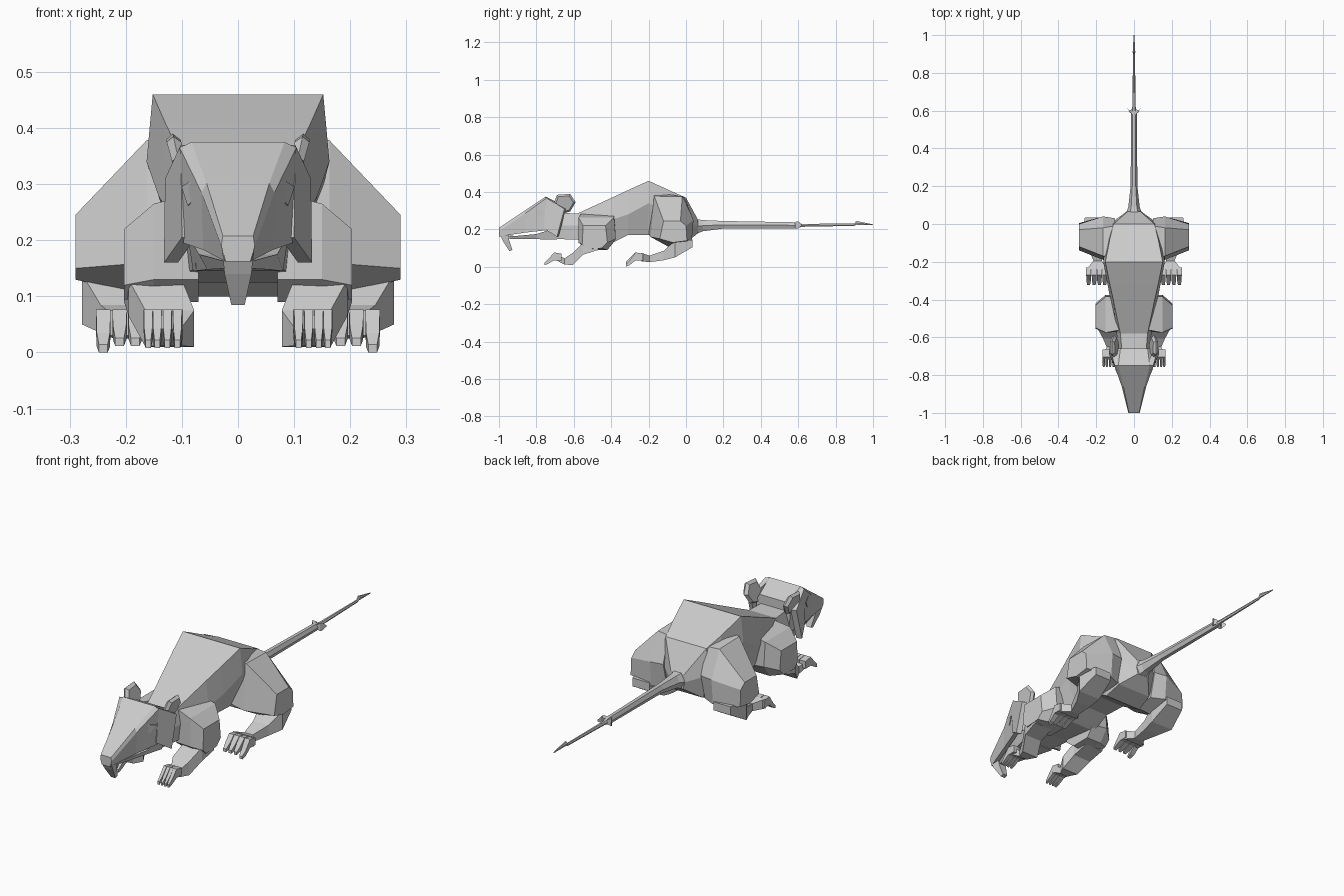
import bpy, bmesh


def loft(name, rings, mirror=False):
    """Skin equal-length rings of 3D points, cap both ends."""
    bm = bmesh.new()
    vs = [[bm.verts.new(p) for p in r] for r in rings]
    n = len(rings[0])
    for a, b in zip(vs, vs[1:]):
        for i in range(n):
            j = (i + 1) % n
            bm.faces.new((a[i], a[j], b[j], b[i]))
    bm.faces.new(vs[0])
    bm.faces.new(vs[-1])
    bmesh.ops.recalc_face_normals(bm, faces=bm.faces)
    me = bpy.data.meshes.new(name)
    bm.to_mesh(me)
    bm.free()
    ob = bpy.data.objects.new(name, me)
    bpy.context.collection.objects.link(ob)
    if mirror:
        m = ob.modifiers.new("mirror", 'MIRROR')
        m.use_mirror_merge = False
    return ob


def sym(y, *half):
    """Symmetric cross-section at y from right-hand (x, z) points."""
    return [(x, y, z) for x, z in half] + [(-x, y, z) for x, z in reversed(half)]


def box(y, x0, x1, z0, z1):
    """Rectangular cross-section at y."""
    return [(x0, y, z0), (x1, y, z0), (x1, y, z1), (x0, y, z1)]


def side(x, *pts):
    """Side outline of (y, z) points at x."""
    return [(x, y, z) for y, z in pts]


# Body: neck to rump
loft("body", [
    sym(-.72, (.06, .29), (.08, .22), (.075, .15)),
    sym(-.58, (.072, .285), (.092, .22), (.085, .145)),
    sym(-.40, (.11, .368), (.125, .25), (.095, .125)),
    sym(-.31, (.13, .41), (.142, .28), (.095, .17)),
    sym(-.20, (.152, .46), (.163, .34), (.10, .17)),
    sym(-.08, (.128, .405), (.15, .30), (.10, .10)),
    sym(.0, (.108, .37), (.13, .25), (.09, .13)),
    sym(.065, (.035, .25), (.04, .215), (.03, .18))])

# Tail with two side barbs and a pointed tip
loft("tail", [sym(y, (w * .5, z + h), (w, z), (w * .5, z - h)) for y, w, z, h in [
    (.05, .045, .215, .04), (.09, .03, .22, .03), (.2, .018, .225, .02),
    (.59, .015, .222, .016), (.62, .009, .222, .008), (.9, .005, .225, .006),
    (.91, .007, .235, .01), (1.0, .002, .225, .002)]])
loft("tail_barb", [
    [(.008, .58, .215), (.008, .61, .215), (.008, .61, .235), (.008, .58, .235)],
    [(.022, .59, .205), (.025, .60, .205), (.025, .60, .242), (.022, .59, .242)],
    [(.034, .615, .22), (.036, .618, .22), (.036, .618, .226), (.034, .615, .226)]], True)

# Head: wedge skull, lower jaw and front teeth
loft("head", [
    sym(-1.0, (.027, .208), (.03, .19), (.022, .162)),
    sym(-.86, (.056, .302), (.065, .285), (.062, .183)),
    sym(-.75, (.083, .375), (.104, .365), (.097, .195)),
    sym(-.66, (.072, .33), (.09, .30), (.085, .19))])
loft("jaw", [
    sym(-.945, (.022, .162), (.018, .15)),
    sym(-.80, (.07, .175), (.055, .148)),
    sym(-.69, (.09, .21), (.08, .145))])
loft("front_teeth", [
    [(-.028, -1, .18), (.028, -1, .18), (.022, -.95, .17), (-.022, -.95, .17)],
    [(-.024, -.98, .14), (.024, -.98, .14), (.02, -.945, .14), (-.02, -.945, .14)],
    [(-.012, -.945, .085), (.012, -.945, .085), (.012, -.928, .09), (-.012, -.928, .09)]])
loft("lower_tooth", [box(-.955, -.012, .012, .166, .174), box(-.92, -.018, .018, .15, .165)])

# Cheek ruff plates
outer = [(.102, -.75, .37), (.13, -.65, .31), (.132, -.69, .16), (.1, -.76, .205)]
loft("cheek", [outer, [(x - .025, y + .008, z) for x, y, z in outer]], True)

# Eyes
eye = [(.069, -.83, .28), (.082, -.81, .308), (.101, -.765, .295), (.09, -.79, .262)]
loft("eye", [eye, [(x - .03, y, z) for x, y, z in eye]], True)

# Ears: cupped hexagons leaning outward
ear = [(-.705, .345), (-.69, .385), (-.62, .39), (-.59, .345), (-.62, .295), (-.68, .28)]
def lean(off, s):
    return [(off + (z - .28) * .22, -.65 + (y + .65) * s, .335 + (z - .335) * s) for y, z in ear]
loft("ear", [lean(.078, .8), lean(.092, 1), lean(.104, .8)], True)

# Hind legs: thigh, long foot
loft("thigh", [
    side(.10, (-.17, .40), (-.01, .375), (.03, .25), (.0, .13), (-.1, .12), (-.2, .18)),
    side(.163, (-.17, .378), (-.02, .375), (.04, .25), (.03, .13), (-.08, .10), (-.19, .16)),
    side(.29, (-.12, .245), (-.03, .245), (.0, .22), (.005, .14), (-.07, .13), (-.14, .15))], True)
loft("hind_foot", [
    box(.035, .17, .26, .105, .145),
    box(-.06, .16, .278, .05, .14),
    box(-.12, .165, .245, .035, .085),
    box(-.195, .17, .215, .025, .06),
    box(-.24, .142, .252, .03, .075)], True)

# Front legs: shoulder, forearm with hand
loft("shoulder", [
    side(.07, (-.56, .285), (-.385, .285), (-.38, .14), (-.42, .09), (-.52, .09), (-.57, .13)),
    side(.15, (-.575, .265), (-.385, .265), (-.375, .15), (-.42, .09), (-.53, .09), (-.575, .13)),
    side(.203, (-.55, .22), (-.43, .22), (-.42, .13), (-.45, .10), (-.53, .095), (-.555, .12))], True)
loft("forearm", [
    box(-.47, .105, .203, .09, .15),
    box(-.55, .10, .195, .065, .13),
    box(-.605, .078, .165, .01, .075),
    box(-.65, .10, .145, .012, .045),
    box(-.705, .098, .165, .042, .077)], True)


# Toes, four per foot
def toes(name, y, xs, w, drop):
    for i, x in enumerate(xs):
        low = drop[i]
        loft(f"{name}_{i + 1}", [
            box(y + .02, x - w, x + w, .035, .07),
            box(y - .02, x - w, x + w, .035, .077),
            box(y - .05, x - w * .9, x + w * .9, low + .01, low + .035),
            box(y - .072, x - w * .6, x + w * .6, low, low + .014)], True)


toes("hind_toe", -.25, (.155, .183, .211, .24), .013, (.012, .012, .012, 0))
toes("front_toe", -.685, (.108, .126, .144, .16), .008, (.008, .008, .008, .008))
